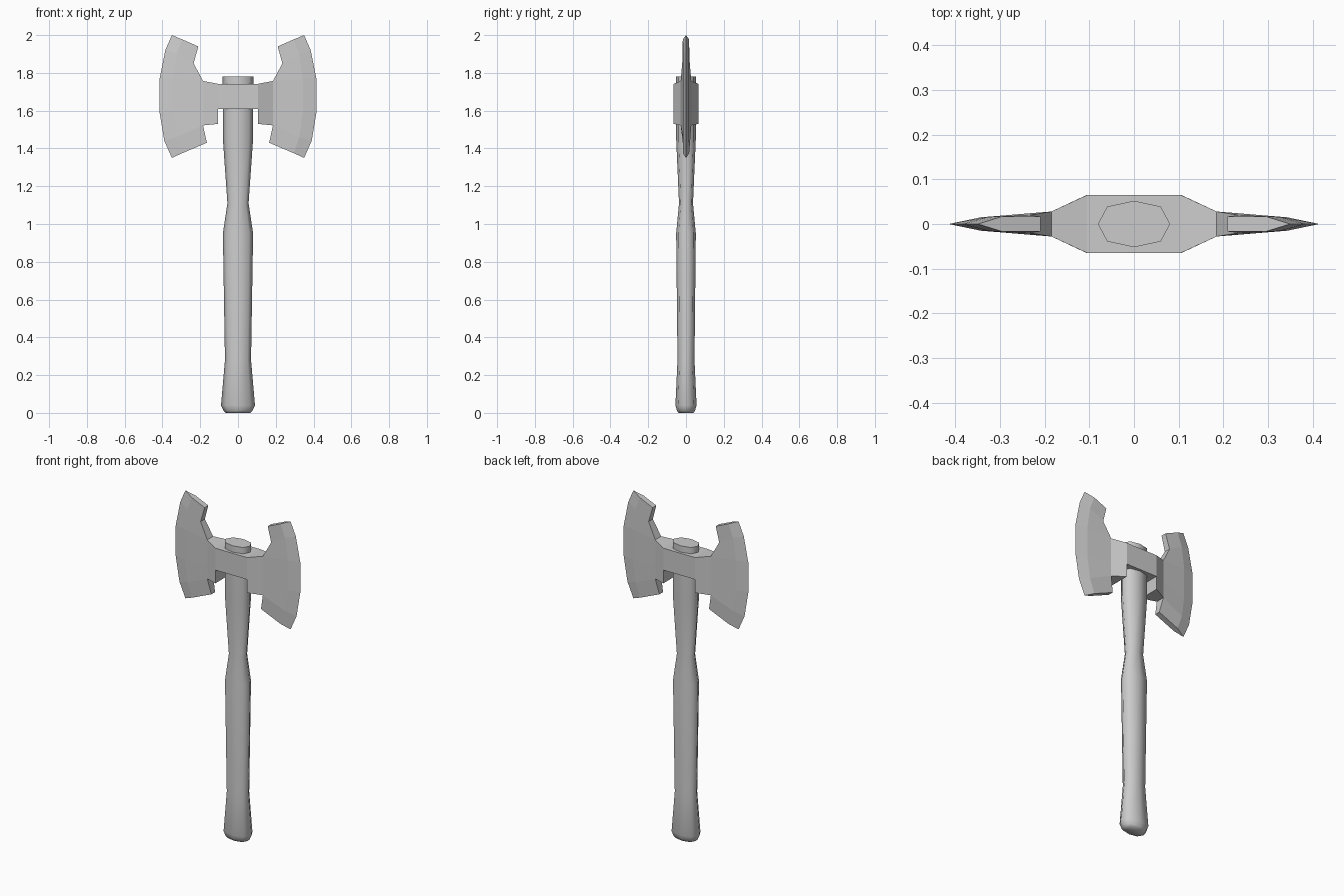
import bpy, bmesh, math

if "Cube" in bpy.data.objects:
    bpy.data.objects.remove(bpy.data.objects["Cube"])


def make_object(name, bm):
    bmesh.ops.remove_doubles(bm, verts=bm.verts, dist=1e-5)
    bmesh.ops.recalc_face_normals(bm, faces=bm.faces)
    mesh = bpy.data.meshes.new(name)
    bm.to_mesh(mesh)
    bm.free()
    obj = bpy.data.objects.new(name, mesh)
    bpy.context.collection.objects.link(obj)
    return obj


# Handle: eight-sided oval sections lofted upward (z, half width, half depth)
sections = [(0.0, 0.065, 0.04), (0.012, 0.077, 0.048), (0.04, 0.09, 0.056),
            (0.28, 0.069, 0.045), (0.95, 0.08, 0.052), (1.11, 0.056, 0.037),
            (1.45, 0.08, 0.052), (1.78, 0.081, 0.052)]
oval = [(1, 0), (0.74, 0.75), (0, 1), (-0.74, 0.75),
        (-1, 0), (-0.74, -0.75), (0, -1), (0.74, -0.75)]
bm = bmesh.new()
rings = [[bm.verts.new((u * w, v * d, z)) for u, v in oval] for z, w, d in sections]
for a, b in zip(rings, rings[1:]):
    for i in range(8):
        j = (i + 1) % 8
        bm.faces.new((a[i], a[j], b[j], b[i]))
bm.faces.new(rings[0])
bm.faces.new(rings[-1])
handle = make_object("handle", bm)
bpy.context.view_layer.objects.active = handle
handle.select_set(True)
bpy.ops.object.shade_smooth_by_angle(angle=math.radians(60))

# Axe head half: rows from bottom to top, points (x, z, half thickness)
# running from the hub out to the cutting edge
rows = [
    [(0.165, 1.43, 0.017), (0.295, 1.375, 0.017), (0.35, 1.35, 0)],
    [(0.106, 1.53, 0.065), (0.185, 1.522, 0.028), (0.325, 1.46, 0.016), (0.39, 1.44, 0)],
    [(0, 1.61, 0.065), (0.105, 1.61, 0.065), (0.185, 1.61, 0.028), (0.343, 1.59, 0.015), (0.415, 1.59, 0)],
    [(0, 1.742, 0.065), (0.105, 1.742, 0.065), (0.185, 1.757, 0.028), (0.343, 1.77, 0.015), (0.415, 1.77, 0)],
    [(0.235, 1.85, 0.02), (0.325, 1.90, 0.016), (0.385, 1.92, 0)],
    [(0.21, 1.94, 0.017), (0.295, 1.977, 0.017), (0.35, 2.0, 0)],
]
cells = []
for low, high in zip(rows, rows[1:]):
    n = min(len(low), len(high))
    low, high = low[-n:], high[-n:]          # rows align at the cutting edge
    cells += [(low[i], low[i + 1], high[i + 1], high[i]) for i in range(n - 1)]

bm = bmesh.new()
points = {p for cell in cells for p in cell}
front = {p: bm.verts.new((p[0], -p[2], p[1])) for p in points}
back = {p: bm.verts.new((p[0], p[2], p[1])) if p[2] else front[p] for p in points}
edge_use = {}
for cell in cells:
    bm.faces.new([front[p] for p in cell])
    bm.faces.new([back[p] for p in reversed(cell)])
    for i in range(4):
        key = frozenset((cell[i], cell[(i + 1) % 4]))
        edge_use[key] = edge_use.get(key, 0) + 1
# Rim faces joining front and back along the open outline
for key, count in edge_use.items():
    p, q = key
    if count == 1 and (p[0] or q[0]) and (p[2] or q[2]):
        loop = list(dict.fromkeys((front[p], front[q], back[q], back[p])))
        bm.faces.new(loop)
head = make_object("axe_head", bm)
mirror = head.modifiers.new("mirror", 'MIRROR')
mirror.use_axis = (True, False, False)
mirror.use_clip = True
